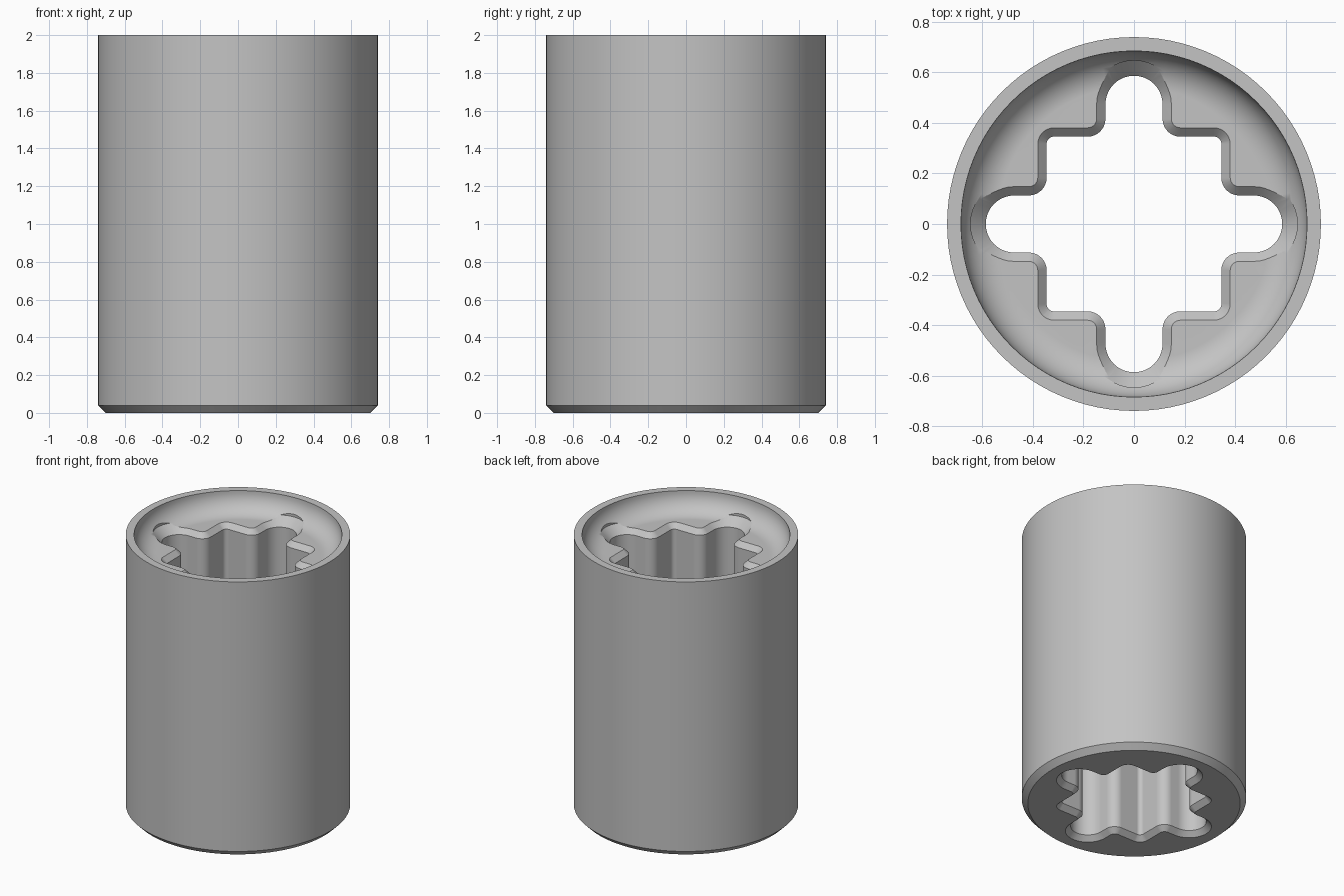
import bpy, bmesh
from math import sin, cos, pi, radians
from mathutils import Matrix, Vector

if "Cube" in bpy.data.objects:
    bpy.data.objects.remove(bpy.data.objects["Cube"])

HEIGHT, RADIUS, RIM, BEVEL = 2.0, 0.74, 0.685, 0.04
FILLET, FLOOR = 0.14, 1.855      # dished recess at the top
CHAMFER = 0.035                  # chamfer around the bore

steel = bpy.data.materials.new("grey_steel")
steel.use_nodes = True
colour = (0.55, 0.55, 0.55, 1)
steel.diffuse_color = colour
steel.node_tree.nodes["Principled BSDF"].inputs["Base Color"].default_value = colour


def make_object(name, bm):
    bmesh.ops.recalc_face_normals(bm, faces=bm.faces)
    mesh = bpy.data.meshes.new(name)
    bm.to_mesh(mesh)
    bm.free()
    obj = bpy.data.objects.new(name, mesh)
    mesh.materials.append(steel)
    bpy.context.collection.objects.link(obj)
    return obj


def arc(cx, cy, r, start, end, steps):
    angles = [radians(start + (end - start) * i / steps) for i in range(steps + 1)]
    return [Vector((cx + r * cos(a), cy + r * sin(a), 0)) for a in angles]


def bore_outline(d):
    """Square with four rounded lobes, grown outward by d."""
    inner, lobe = 0.07 - d, 0.113 + d
    quarter = arc(0.474, 0, lobe, -90, 90, 20)
    quarter += arc(0.416, 0.183, inner, 270, 180, 8)
    quarter += arc(0.316, 0.316, 0.03 + d, 0, 90, 8)
    quarter += arc(0.183, 0.416, inner, 270, 180, 8)
    return [Matrix.Rotation(k * pi / 2, 3, 'Z') @ p for k in range(4) for p in quarter]


# Body: lathed cylinder with bevelled foot and dished top
profile = [(0, 0), (RADIUS - BEVEL, 0), (RADIUS, BEVEL), (RADIUS, HEIGHT), (RIM, HEIGHT)]
profile += [(p.x, p.y) for p in arc(RIM - FILLET, FLOOR + FILLET, FILLET, 0, -90, 12)]
profile += [(0, FLOOR)]
bm = bmesh.new()
verts = [bm.verts.new((r, 0, z)) for r, z in profile]
edges = [bm.edges.new(pair) for pair in zip(verts, verts[1:])]
bmesh.ops.spin(bm, geom=verts + edges, cent=(0, 0, 0), axis=(0, 0, 1),
               angle=2 * pi, steps=96, use_merge=True)
bmesh.ops.remove_doubles(bm, verts=bm.verts, dist=0.0001)
body = make_object("socket_body", bm)

# Bore cutter: the lobed outline lofted through both chamfers
bm = bmesh.new()
levels = [(-0.1, CHAMFER), (0, CHAMFER), (CHAMFER, 0), (FLOOR - CHAMFER, 0),
          (FLOOR + 0.025, CHAMFER + 0.025), (HEIGHT + 0.1, CHAMFER + 0.025)]
rings = [[bm.verts.new((p.x, p.y, z)) for p in bore_outline(d)] for z, d in levels]
count = len(rings[0])
for low, high in zip(rings, rings[1:]):
    for i in range(count):
        j = (i + 1) % count
        bm.faces.new((low[i], low[j], high[j], high[i]))
bm.faces.new(rings[0])
bm.faces.new(rings[-1])
cutter = make_object("bore_cutter", bm)
cutter.hide_render = True

# Cut the bore and shade
cut = body.modifiers.new("bore", 'BOOLEAN')
cut.operation, cut.solver, cut.object = 'DIFFERENCE', 'EXACT', cutter
bpy.ops.object.select_all(action='DESELECT')
body.select_set(True)
bpy.context.view_layer.objects.active = body
bpy.ops.object.modifier_apply(modifier=cut.name)
bpy.data.objects.remove(cutter)
bpy.ops.object.shade_smooth_by_angle(angle=radians(25))
normals = body.modifiers.new("flat_floor", 'WEIGHTED_NORMAL')
normals.keep_sharp = True
